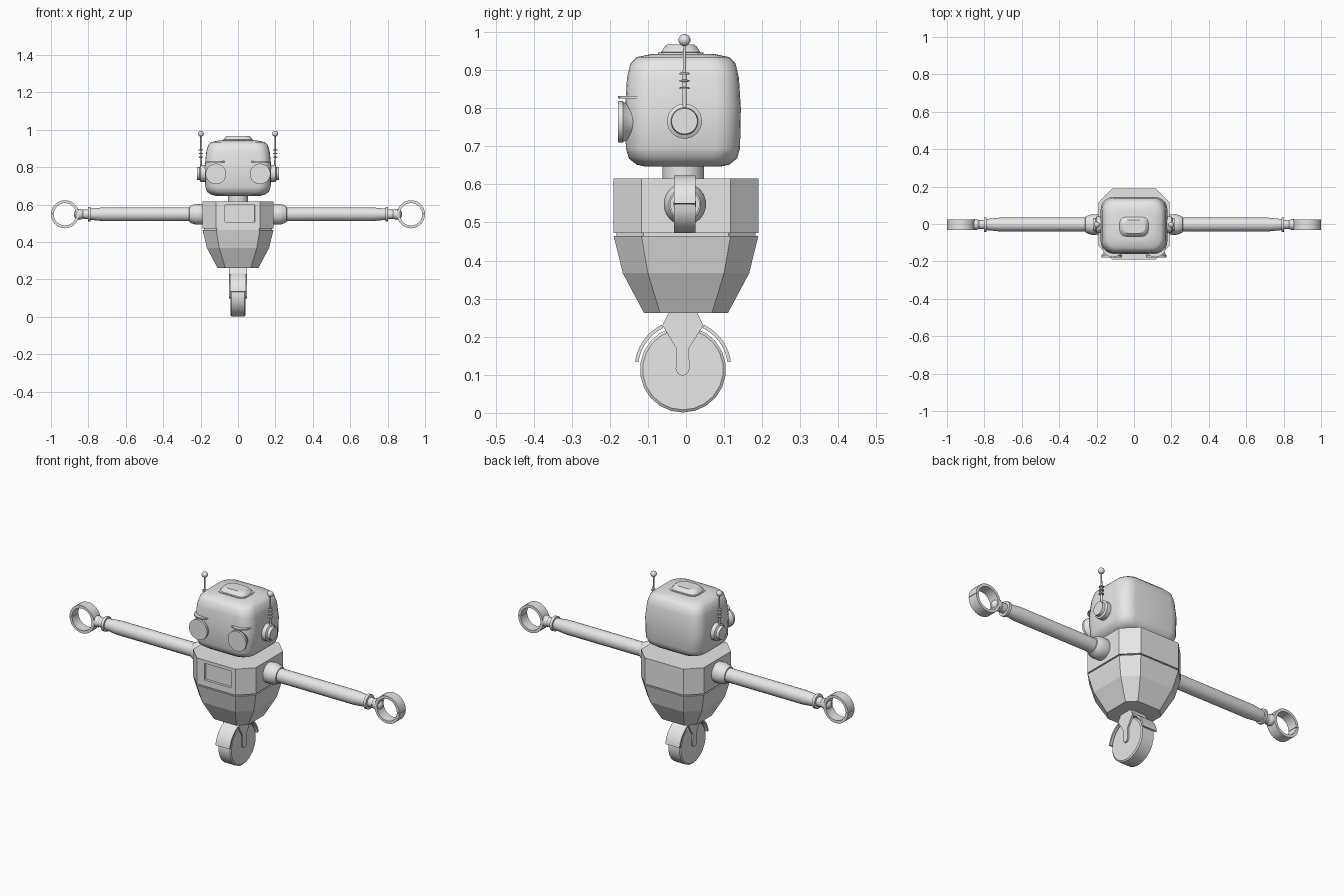
import bpy, bmesh
from math import sin, cos, pi, radians
from mathutils import Vector

cube = bpy.data.objects.get("Cube")
if cube:
    bpy.data.objects.remove(cube, do_unlink=True)

GREY = (0.8, 0.8, 0.8, 1)
grey = bpy.data.materials.new("plain grey")
grey.use_nodes = True
grey.diffuse_color = GREY
grey.node_tree.nodes["Principled BSDF"].inputs["Base Color"].default_value = GREY


def finish(name, bm, angle=40):
    """Turn a bmesh into an object, smooth below the given edge angle."""
    bmesh.ops.remove_doubles(bm, verts=bm.verts, dist=1e-5)
    bmesh.ops.recalc_face_normals(bm, faces=bm.faces)
    for f in bm.faces:
        f.smooth = True
    for e in bm.edges:
        e.smooth = e.calc_face_angle(0) < radians(angle)
    mesh = bpy.data.meshes.new(name)
    bm.to_mesh(mesh)
    bm.free()
    mesh.materials.append(grey)
    ob = bpy.data.objects.new(name, mesh)
    bpy.context.collection.objects.link(ob)
    return ob


def loft(rings):
    """Skin a list of equal-length closed rings and cap both ends."""
    bm = bmesh.new()
    loops = [[bm.verts.new(p) for p in ring] for ring in rings]
    n = len(loops[0])
    for a, b in zip(loops, loops[1:]):
        for i in range(n):
            j = (i + 1) % n
            bm.faces.new((a[i], a[j], b[j], b[i]))
    bm.faces.new(loops[0])
    bm.faces.new(loops[-1])
    return bm


def place(u, v, d, axis):
    return {"x": (d, u, v), "y": (u, d, v), "z": (u, v, d)}[axis]


def lathe(name, axis, centre, profile, n=20, angle=40):
    """Round part: profile of (distance along axis, radius)."""
    c = Vector(centre)
    turn = [2 * pi * (i + 0.5) / n for i in range(n)]
    rings = [[c + Vector(place(r * cos(a), r * sin(a), d, axis)) for a in turn]
             for d, r in profile]
    return finish(name, loft(rings), angle)


def ball(name, centre, r, n=16):
    prof = [(-r * cos(pi * i / 10), max(r * sin(pi * i / 10), r * 0.02)) for i in range(11)]
    return lathe(name, "x", centre, prof, n)


def prism(name, axis, outline, lo, hi, angle=30):
    rings = [[place(u, v, d, axis) for u, v in outline] for d in (lo, hi)]
    return finish(name, loft(rings), angle)


def arc(cu, cv, r, a0, a1, n=10):
    steps = [radians(a0 + (a1 - a0) * i / n) for i in range(n + 1)]
    return [(cu + r * cos(a), cv + r * sin(a)) for a in steps]


def band(cu, cv, r0, r1, a0, a1, n=10):
    return arc(cu, cv, r1, a0, a1, n) + arc(cu, cv, r0, a1, a0, n)


def octagon(h, c, z):
    """Square of half width h whose sides run to +-c before the cut corners."""
    quarter = [(h, -c), (h, c), (c, h), (-c, h), (-h, c), (-h, -c), (-c, -h), (c, -h)]
    return [(x, y, z) for x, y in quarter]


def rounded(hx, hy, r, z, cy, n=5):
    pts = []
    for k, (sx, sy) in enumerate(((1, 1), (-1, 1), (-1, -1), (1, -1))):
        pts += arc(sx * (hx - r), cy + sy * (hy - r), r, 90 * k, 90 * k + 90, n)
    return [(x, y, z) for x, y in pts]


# Torso: upper block with recessed chest panel
bm = loft([octagon(0.19, 0.117, 0.472), octagon(0.19, 0.117, 0.615)])
bmesh.ops.recalc_face_normals(bm, faces=bm.faces)
bm.faces.ensure_lookup_table()
front = min(bm.faces, key=lambda f: f.calc_center_median().y)
bmesh.ops.inset_individual(bm, faces=[front], thickness=0.02)
mid = front.calc_center_median().z
for v in front.verts:
    v.co.x = 0.09 if v.co.x > 0 else -0.07
    v.co.z = 0.597 if v.co.z > mid else 0.506
bmesh.ops.inset_individual(bm, faces=[front], thickness=0.001, depth=-0.012)
finish("upper_torso", bm, 8)

# Torso: seam and tapered lower shell
finish("torso_seam", loft([octagon(0.183, 0.112, 0.46), octagon(0.183, 0.112, 0.476)]), 8)
finish("lower_torso", loft([octagon(0.11, 0.068, 0.262), octagon(0.166, 0.1, 0.367),
                            octagon(0.19, 0.117, 0.465)]), 8)

# Neck and head
lathe("neck", "z", (0, -0.007, 0), [(0.6, 0.055), (0.67, 0.055)])
head = [(0.647, 0.12, 0.1), (0.652, 0.142, 0.122), (0.668, 0.165, 0.142),
        (0.695, 0.175, 0.15), (0.8, 0.178, 0.152), (0.88, 0.17, 0.147),
        (0.918, 0.16, 0.138), (0.934, 0.143, 0.122), (0.943, 0.1, 0.08)]
finish("head", loft([rounded(hx, hy, 0.065, z, -0.008) for z, hx, hy in head]), 45)

# Cap on top of the head
cap = [(0.935, 0.083, 0.06), (0.946, 0.083, 0.06), (0.947, 0.077, 0.052),
       (0.962, 0.067, 0.042), (0.967, 0.06, 0.036)]
finish("head_cap", loft([rounded(hx, hy, 0.033, z, -0.014, 3) for z, hx, hy in cap]), 25)

for side, s in (("left", 1), ("right", -1)):
    # Eye with its brow plate
    lathe(side + "_eye", "y", (s * 0.118, 0, 0.764),
          [(-0.1, 0.02), (-0.12, 0.024), (-0.145, 0.044), (-0.165, 0.053),
           (-0.166, 0.055), (-0.178, 0.055)], 24, 50)
    prism(side + "_brow", "z", arc(s * 0.114, -0.123, 0.055, 180, 360), 0.825, 0.832)

    # Ear: stepped disc
    lathe(side + "_ear", "x", (0, -0.004, 0.766),
          [(s * d, r) for d, r in ((0.16, 0.046), (0.2, 0.046), (0.205, 0.036), (0.22, 0.034))], 20, 30)

    # Antenna: rod, coils and tip
    ax, ay = s * 0.199, -0.004
    lathe(side + "_antenna_rod", "z", (ax, ay, 0),
          [(0.8, 0.006), (0.895, 0.005), (0.975, 0.003)], 8, 60)
    for k in range(3):
        lathe(side + "_antenna_coil", "z", (ax, ay, 0.853 + 0.019 * k),
              [(-0.003, 0.006), (-0.002, 0.013), (0.002, 0.013), (0.003, 0.006)], 10)
    ball(side + "_antenna_tip", (ax, ay, 0.979), 0.016, 12)

    # Arm: shoulder, sleeve, cuff and wrist
    arm = (0, -0.003, 0.548)
    lathe(side + "_shoulder", "x", arm,
          [(s * d, r) for d, r in ((0.17, 0.05), (0.195, 0.055), (0.225, 0.056),
                                   (0.245, 0.05), (0.26, 0.042), (0.262, 0.03))])
    lathe(side + "_arm", "x", arm,
          [(s * d, r) for d, r in ((0.25, 0.037), (0.72, 0.037), (0.79, 0.03))])
    lathe(side + "_cuff", "x", arm, [(s * d, 0.039) for d in (0.788, 0.803)])
    lathe(side + "_wrist", "x", arm, [(s * d, r) for d, r in ((0.8, 0.025), (0.83, 0.025))])
    ball(side + "_wrist_ball", (s * 0.848, -0.003, 0.548), 0.03)

    # Hand: two curved fingers closing into a ring
    for finger, k in (("upper", 1), ("lower", -1)):
        pts = band(0.925, 0, 0.06, 0.075, 180, 1, 14)
        prism(f"{side}_{finger}_finger", "y",
              [(s * u, 0.548 + k * v) for u, v in pts], -0.031, 0.025)

    # Fork leg beside the wheel
    leg = [(-0.042, 0.26), (-0.062, 0.23), (-0.026, 0.17), (-0.027, 0.115)]
    leg += arc(-0.009, 0.115, 0.017, 200, 340, 6)
    leg += [(0.009, 0.115), (0.008, 0.17), (0.046, 0.23), (0.026, 0.26)]
    prism(side + "_fork_leg", "x", leg, s * 0.036, s * 0.047)

# Fork crown joining the legs above the wheel
prism("fork_crown", "x", [(-0.042, 0.27), (-0.062, 0.23), (-0.045, 0.226),
                          (0.03, 0.226), (0.046, 0.23), (0.026, 0.27)], -0.045, 0.045)

# Wheel and its two mudguards
lathe("wheel", "x", (0, -0.008, 0.114),
      [(-0.039, 0.106), (-0.034, 0.113), (0.034, 0.113), (0.039, 0.106)], 22, 30)
for name, a0, a1 in (("rear_mudguard", 8, 64), ("front_mudguard", 116, 172)):
    prism(name, "x", band(-0.008, 0.117, 0.118, 0.127, a0, a1), -0.043, 0.043)
